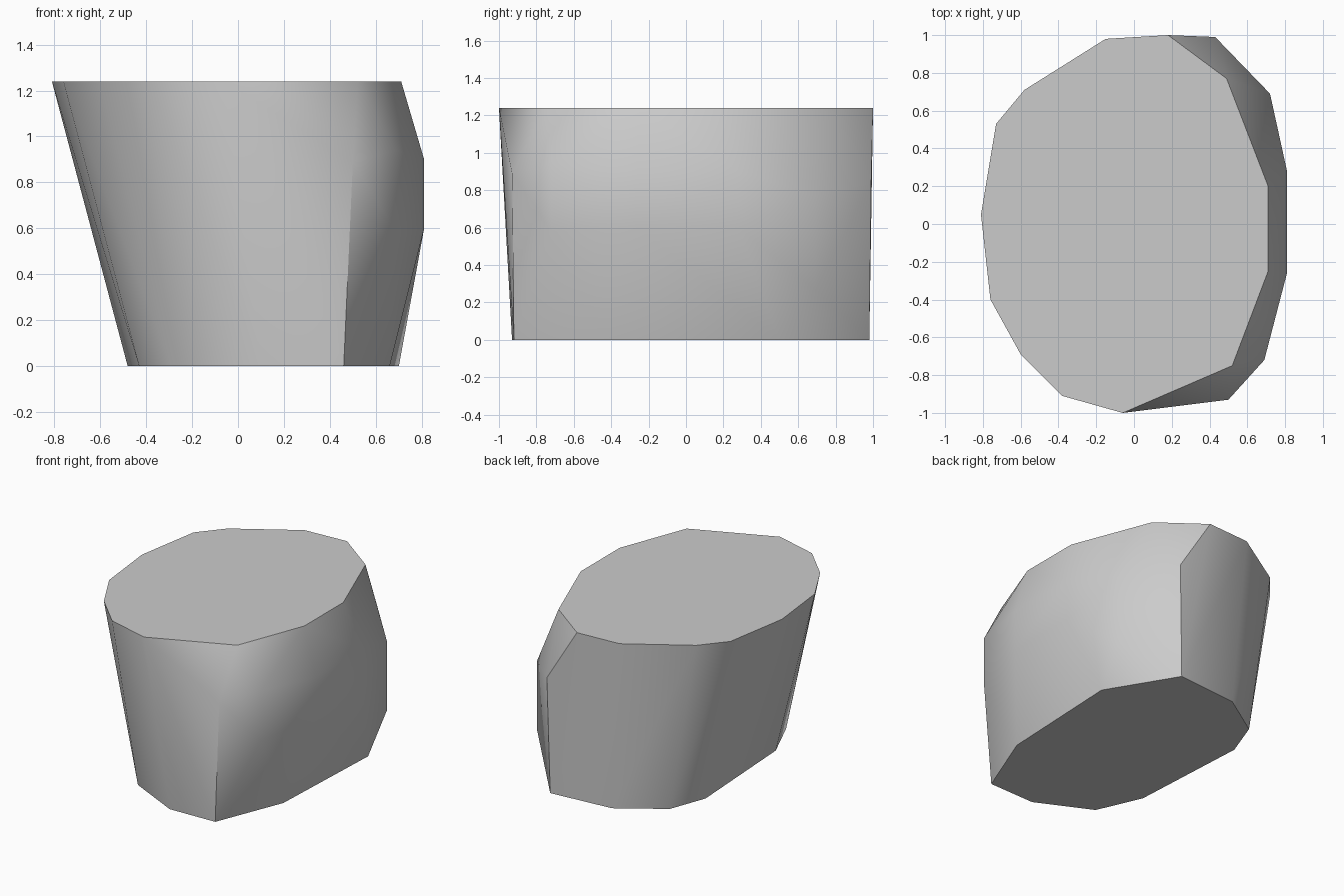
import bpy
import bmesh
import math

HEIGHT = 1.24

# Outline of the flat top, counter-clockwise
top_outline = [(-.15, .98), (.18, 1), (.49, .77), (.71, .2), (.71, -.25),
               (.52, -.75), (-.06, -1), (-.38, -.91), (-.6, -.69),
               (-.76, -.4), (-.81, .05), (-.73, .53), (-.58, .71)]

# Outline of the smaller flat base
base_outline = [(.41, .98), (-.06, .94), (-.38, .73), (-.48, .46),
                (-.43, -.42), (-.29, -.74), (.1, -.93), (.46, -.92),
                (.66, -.42), (.7, .5)]

# Corners of the bulging side: position and the heights found there
bulge_corners = [((.81, .28), (.6, .9)), ((.81, -.26), (.6, .9)),
                 ((.72, .69), (.27, .77)), ((.69, -.72), (.58, .94)),
                 ((.43, .99), (.84,)), ((.5, -.93), (.89,))]


def make_material(name, colour):
    material = bpy.data.materials.new(name)
    material.use_nodes = True
    material.diffuse_color = colour
    shader = next(node for node in material.node_tree.nodes
                  if node.type == 'BSDF_PRINCIPLED')
    shader.inputs["Base Color"].default_value = colour
    return material


def make_hull(name, points, material):
    """Wrap the points in a tight convex skin."""
    bm = bmesh.new()
    for point in points:
        bm.verts.new(point)
    result = bmesh.ops.convex_hull(bm, input=bm.verts)
    loose = {item for key in ("geom_interior", "geom_unused")
             for item in result[key] if isinstance(item, bmesh.types.BMVert)}
    bmesh.ops.delete(bm, geom=list(loose), context='VERTS')
    # Merge the triangles of the flat top and base
    bmesh.ops.dissolve_limit(bm, angle_limit=math.radians(1),
                             verts=bm.verts, edges=bm.edges)
    bmesh.ops.recalc_face_normals(bm, faces=bm.faces)
    mesh = bpy.data.meshes.new(name)
    bm.to_mesh(mesh)
    bm.free()
    mesh.materials.append(material)
    shape = bpy.data.objects.new(name, mesh)
    bpy.context.collection.objects.link(shape)
    return shape


default_cube = bpy.data.objects.get("Cube")
if default_cube:
    bpy.data.objects.remove(default_cube, do_unlink=True)

# Leaning faceted block
points = [(x, y, HEIGHT) for x, y in top_outline]
points += [(x, y, 0) for x, y in base_outline]
points += [(x, y, z) for (x, y), heights in bulge_corners for z in heights]
grey = make_material("light_grey", (.6, .6, .6, 1))
block = make_hull("faceted_block", points, grey)

# Soft sides with crisp rims
bpy.ops.object.select_all(action='DESELECT')
block.select_set(True)
bpy.context.view_layer.objects.active = block
bpy.ops.object.shade_smooth_by_angle(angle=math.radians(30))
